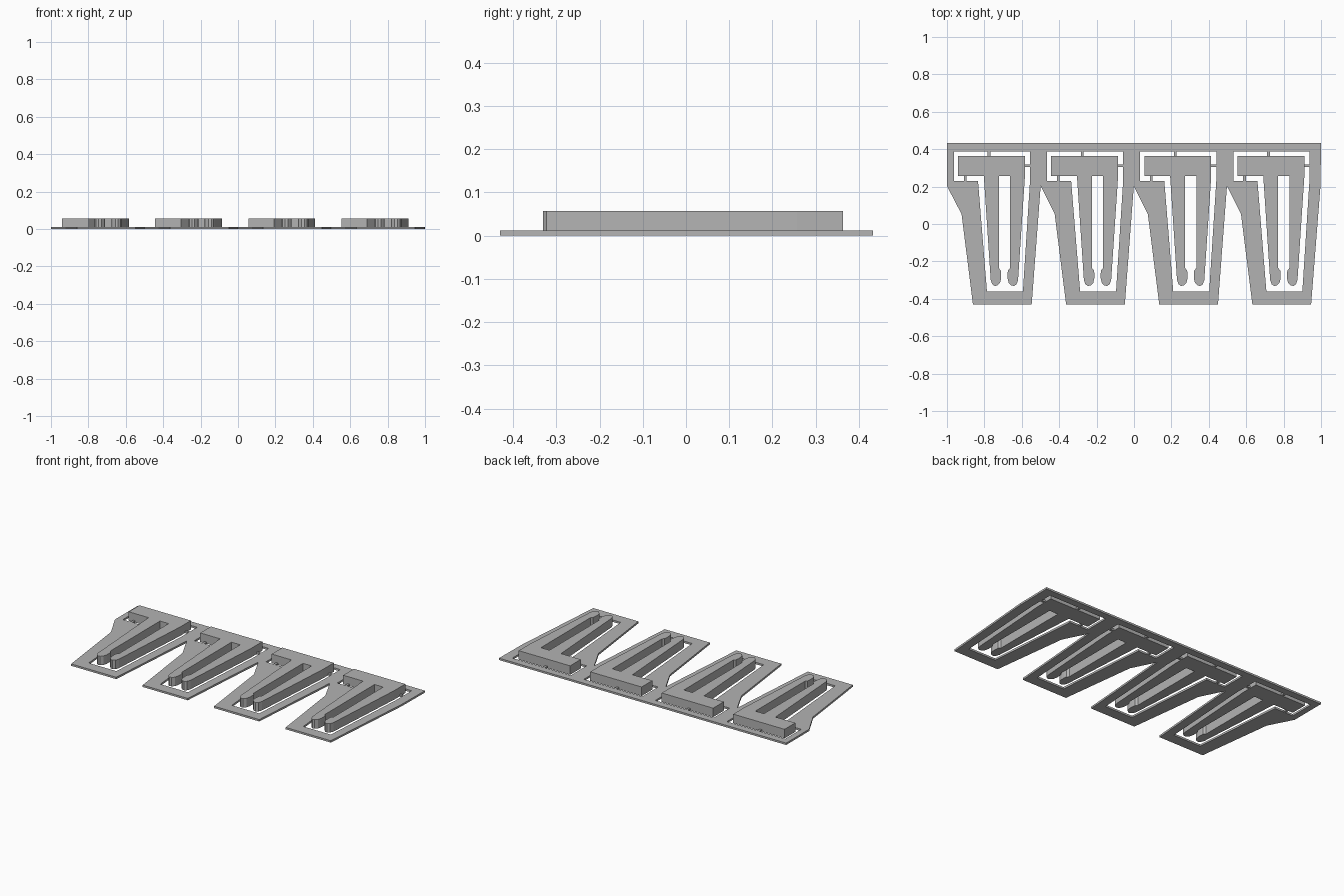
import bpy

old = bpy.data.objects.get("Cube")
if old:
    bpy.data.objects.remove(old, do_unlink=True)

PITCH = 0.498
SHEET = 0.012
PIN = 0.0565

grey = bpy.data.materials.new("plain grey")
grey.use_nodes = True
colour = (0.45, 0.45, 0.45, 1)
grey.diffuse_color = colour
grey.node_tree.nodes["Principled BSDF"].inputs["Base Color"].default_value = colour


def plate(name, outlines, height):
    """Flat plate from closed outlines; inner outlines become holes."""
    curve = bpy.data.curves.new(name, "CURVE")
    curve.dimensions = "2D"
    curve.fill_mode = "BOTH"
    curve.extrude = height / 2
    for pts in outlines:
        spline = curve.splines.new("POLY")
        spline.points.add(len(pts) - 1)
        for p, (x, y) in zip(spline.points, pts):
            p.co = (x, y, 0, 1)
        spline.use_cyclic_u = True
    temp = bpy.data.objects.new(name + "_outline", curve)
    bpy.context.collection.objects.link(temp)
    bpy.context.view_layer.update()
    deps = bpy.context.evaluated_depsgraph_get()
    mesh = bpy.data.meshes.new_from_object(temp.evaluated_get(deps))
    bpy.data.objects.remove(temp, do_unlink=True)
    for v in mesh.vertices:
        v.co.z += height / 2
    mesh.materials.clear()
    mesh.materials.append(grey)
    mesh.polygons.foreach_set("use_smooth", [False] * len(mesh.polygons))
    obj = bpy.data.objects.new(name, mesh)
    bpy.context.collection.objects.link(obj)
    return obj


def shift(pts, dx):
    return [(x + dx, y) for x, y in pts]


def rect(x0, x1, y0, y1):
    return [(x0, y0), (x1, y0), (x1, y1), (x0, y1)]


# Frame: one tongue per clip, hanging from a shared back rail
tongue = [(-0.997, 0.203), (-0.922, 0.053), (-0.861, -0.43), (-0.547, -0.43)]
window = [(-0.963, 0.388), (-0.963, 0.23), (-0.834, 0.23), (-0.786, -0.362),
          (-0.594, -0.362), (-0.556, 0.23), (-0.556, 0.388)]
offsets = [i * PITCH for i in range(4)]
edge = [(-1, 0.432)]
for dx in offsets:
    edge += shift(tongue, dx)
edge[1] = (-1, 0.203)
edge += [(0.997, 0.203), (1, 0.432)]
plate("frame", [edge] + [shift(window, dx) for dx in offsets], SHEET)

# Clip: crossbar head and two barbed prongs mirrored about their midline
MID = -0.693
right_prong = [(0.03, 0.257), (0.03, -0.235), (0.042, -0.24), (0.042, -0.255),
               (0.021, -0.27), (0.017, -0.29), (0.023, -0.315),
               (0.037, -0.329), (0.052, -0.331), (0.065, -0.322), (0.073, -0.3),
               (0.11, 0.257)]
# The barbs bulge towards the midline
right_prong[2:5] = [(0.025, -0.242), (0.019, -0.248), (0.017, -0.265)]
left_prong = [(-x, y) for x, y in reversed(right_prong)]
head = [(0.11, 0.363), (-0.248, 0.363), (-0.248, 0.257)]
clip = shift(head + left_prong + right_prong, MID)

# Break-off tabs joining each clip to the frame
tabs = [rect(-0.782, -0.768, 0.36, 0.391),
        rect(-0.586, -0.553, 0.304, 0.318),
        rect(-0.910, -0.896, 0.227, 0.26)]

for n, dx in enumerate(offsets, 1):
    plate(f"clip_{n}", [shift(clip, dx)], PIN)
    for side, tab in zip(("back", "left", "front"), tabs):
        plate(f"{side}_tab_{n}", [shift(tab, dx)], SHEET * 0.98)
